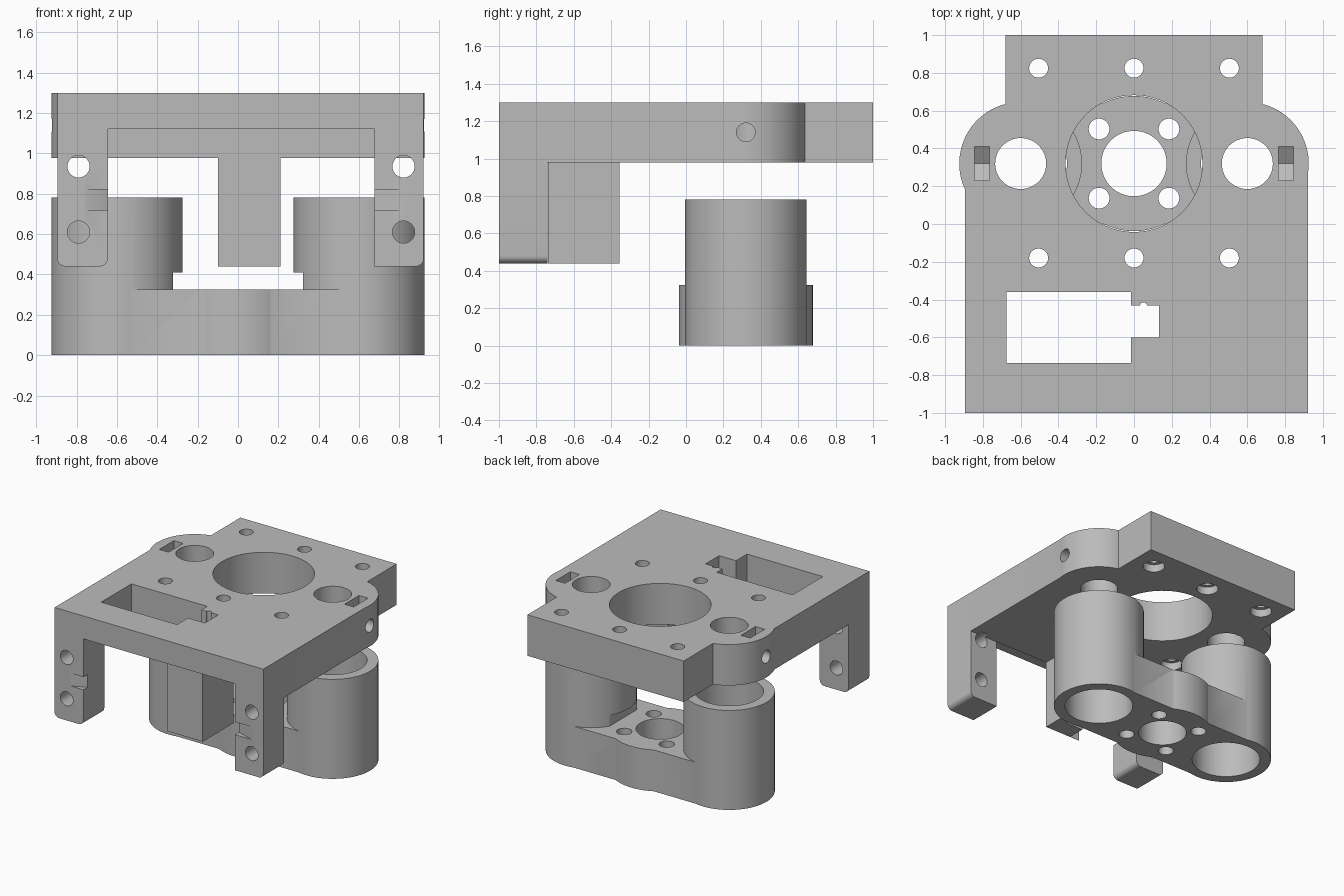
import bpy, bmesh, math
from mathutils import Vector

if "Cube" in bpy.data.objects:
    bpy.data.objects.remove(bpy.data.objects["Cube"], do_unlink=True)

grey = bpy.data.materials.new("plain_grey")
grey.use_nodes = True
colour = (0.5, 0.5, 0.5, 1)
grey.diffuse_color = colour
grey.node_tree.nodes["Principled BSDF"].inputs["Base Color"].default_value = colour

# Each axis maps a flat profile (u, v) and a depth w into space
PLACE = {
    "x": lambda u, v, w: (w, u, v),
    "y": lambda u, v, w: (u, w, v),
    "z": lambda u, v, w: (u, v, w),
}


def prism(name, profile, lo, hi, axis="z"):
    bm = bmesh.new()
    base = bm.faces.new([bm.verts.new(PLACE[axis](u, v, lo)) for u, v in profile])
    step = Vector(PLACE[axis](0, 0, hi - lo))
    side = bmesh.ops.extrude_face_region(bm, geom=[base], use_keep_orig=True)
    moved = [g for g in side["geom"] if isinstance(g, bmesh.types.BMVert)]
    bmesh.ops.translate(bm, verts=moved, vec=step)
    bmesh.ops.recalc_face_normals(bm, faces=bm.faces)
    mesh = bpy.data.meshes.new(name)
    bm.to_mesh(mesh)
    bm.free()
    mesh.materials.append(grey)
    obj = bpy.data.objects.new(name, mesh)
    bpy.context.collection.objects.link(obj)
    return obj


def arc(cx, cy, r, a0, a1, steps):
    angles = [math.radians(a0 + (a1 - a0) * i / steps) for i in range(steps + 1)]
    return [(cx + r * math.cos(a), cy + r * math.sin(a)) for a in angles]


def rod(cx, cy, r, lo, hi, axis="z", sides=48):
    return prism("rod", arc(cx, cy, r, 0, 360, sides)[:-1], lo, hi, axis)


def box(x0, x1, y0, y1, z0, z1):
    return prism("box", [(x0, y0), (x1, y0), (x1, y1), (x0, y1)], z0, z1)


def combine(body, tool, operation):
    mod = body.modifiers.new("combine", "BOOLEAN")
    mod.operation, mod.solver, mod.object = operation, "EXACT", tool
    bpy.context.view_layer.objects.active = body
    bpy.ops.object.modifier_apply(modifier=mod.name)
    bpy.data.objects.remove(tool, do_unlink=True)


def add(body, *tools):
    for t in tools:
        combine(body, t, "UNION")


def cut(body, *tools):
    for t in tools:
        combine(body, t, "DIFFERENCE")


def finish(obj):
    bpy.ops.object.select_all(action="DESELECT")
    obj.select_set(True)
    bpy.context.view_layer.objects.active = obj
    bpy.ops.object.shade_smooth_by_angle(angle=math.radians(30))


LEFT, RIGHT, FRONT, BACK = -0.895, 0.92, -1.0, 1.0
ROD_X, MID_Y, ROUND = 0.6, 0.32, 0.325
FOOT, UNDER, TOP = 0.44, 0.978, 1.3

# Carriage plate with rounded shoulders
outline = [(LEFT, FRONT), (RIGHT, FRONT)]
outline += arc(ROD_X, MID_Y, ROUND, -10, 75.8, 24)
outline += [(0.68, BACK), (-0.68, BACK)]
outline += arc(-ROD_X, MID_Y, ROUND, 104.2, 204.8, 28)
plate = prism("carriage_plate", outline, UNDER, TOP)

# Front legs with rounded feet, and the inner post
r = 0.04
left_foot = arc(LEFT + r, FOOT + r, r, 180, 270, 8) + arc(-0.645 - r, FOOT + r, r, 270, 360, 8)
right_foot = [(0.675, FOOT)] + arc(RIGHT - r, FOOT + r, r, 270, 360, 8)
add(plate,
    prism("left_leg", left_foot + [(-0.645, 1.2), (LEFT, 1.2)], FRONT, -0.74, "y"),
    prism("right_leg", right_foot + [(RIGHT, 1.2), (0.675, 1.2)], FRONT, -0.74, "y"),
    box(-0.1, 0.21, -0.738, -0.355, FOOT, 1.2))

# Recess under the front beam, window and its side slot
cut(plate,
    box(-0.645, 0.675, -1.1, -0.738, 0.3, 1.12),
    box(-0.675, -0.015, -0.736, -0.36, 0.3, 1.4),
    box(-0.05, 0.132, -0.6, -0.432, 0.3, 1.4),
    rod(0.05, -0.435, 0.02, 0.3, 1.4, sides=16))

# Large opening, screw holes with counterbores
cut(plate, rod(0, MID_Y, 0.362, 0.9, 1.4, sides=96))
for x in (-0.505, 0, 0.505):
    for y in (-0.18, 0.825):
        cut(plate, rod(x, y, 0.05, 0.9, 1.4), rod(x, y, 0.078, 0.9, UNDER + 0.06))

# Rod holes, clamping screw holes and nut pockets
nut = [(MID_Y - 0.09, 1.09), (MID_Y, 1.035), (MID_Y + 0.09, 1.09),
       (MID_Y + 0.09, 1.4), (MID_Y - 0.09, 1.4)]
for s in (-1, 1):
    cut(plate,
        rod(s * ROD_X, MID_Y, 0.135, 0.9, 1.4),
        rod(MID_Y, 1.14, 0.05, *sorted((s * 0.65, s * 1.0)), "x", 32),
        prism("nut_pocket", nut, *sorted((s * 0.765, s * 0.845)), "x"))

# Leg screw holes and tapered notches
for x, inner, tip in ((-0.79, -0.645, -0.76), (0.82, 0.675, 0.82)):
    for z in (0.61, 0.935):
        cut(plate, rod(x, z, 0.055, -1.1, -0.7, "y", 32))
    over = inner + math.copysign(0.02, -x)
    cut(plate, prism("notch", [(tip, FRONT - 0.001), (over, FRONT - 0.001),
                               (over, FRONT + 0.06), (inner, FRONT + 0.05)], 0.72, 0.82))
finish(plate)

# Lower bearing block: bar, round centre and two towers
block = prism("bearing_block", [(-ROD_X, 0.003), (ROD_X, 0.003), (ROD_X, 0.637), (-ROD_X, 0.637)], 0, 0.325)
add(block, rod(0, MID_Y, 0.358, 0, 0.325, sides=96))
for s in (-1, 1):
    add(block, rod(s * ROD_X, MID_Y, ROUND, 0, 0.782, sides=96))
cut(block, box(-0.322, 0.322, -0.2, 0.9, 0.325, 0.41))
for s in (-1, 1):
    cut(block, rod(s * ROD_X, MID_Y, 0.245, -0.1, 0.9, sides=64))
    for t in (-1, 1):
        cut(block, rod(s * 0.185, MID_Y + t * 0.183, 0.055, -0.1, 0.4, sides=32))
cut(block, rod(0, MID_Y, 0.173, -0.1, 0.4, sides=64))
finish(block)
